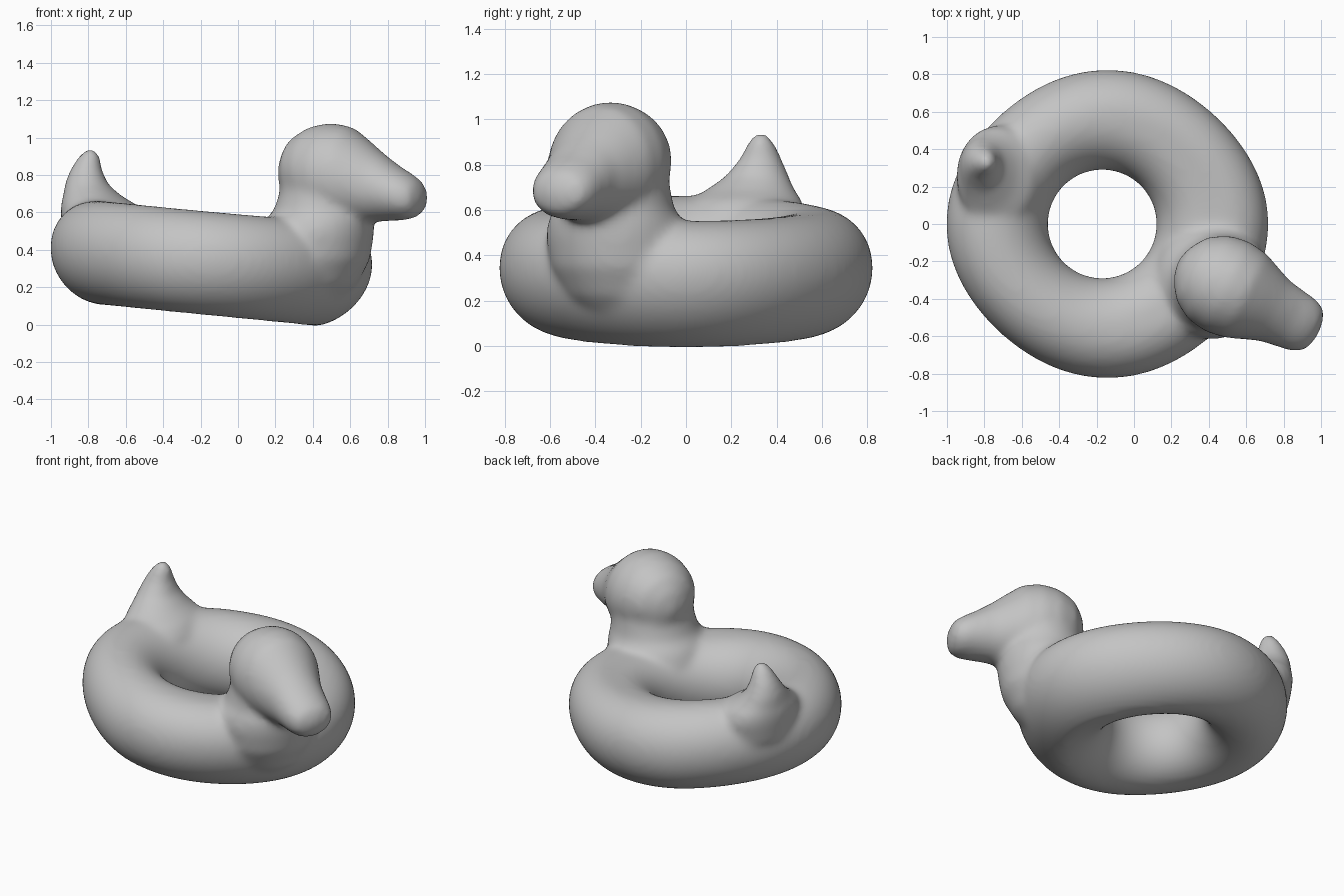
import bpy, bmesh
from math import sin, cos, pi, radians
from mathutils import Vector

if "Cube" in bpy.data.objects:
    bpy.data.objects.remove(bpy.data.objects["Cube"], do_unlink=True)

SIDES = 40
bm = bmesh.new()


def turn(i, n):
    return 2 * pi * i / n


def loft(rings, closed=False):
    """Skin a list of point rings, capping the ends unless closed."""
    rows = [[bm.verts.new(p) for p in ring] for ring in rings]
    n = len(rows[0])
    faces = []
    pairs = list(zip(rows, rows[1:]))
    if closed:
        pairs.append((rows[-1], rows[0]))
    else:
        faces += [bm.faces.new(rows[0]), bm.faces.new(rows[-1])]
    for a, b in pairs:
        for i in range(n):
            j = (i + 1) % n
            faces.append(bm.faces.new((a[i], a[j], b[j], b[i])))
    bmesh.ops.recalc_face_normals(bm, faces=faces)


def upright(sections):
    """Loft of horizontal ellipses: z, centre x, centre y, radius x, radius y."""
    loft([[Vector((x + rx * cos(turn(i, SIDES)), y + ry * sin(turn(i, SIDES)), z))
           for i in range(SIDES)] for z, x, y, rx, ry in sections])


# Inflated ring: round hole, slightly squared oval outside, leaning towards the head
def tube_section(t):
    trim = 1 - 0.03 * sin(2 * t) ** 2
    inner = Vector((-0.17 + 0.29 * cos(t), 0.29 * sin(t)))
    outer = Vector((-0.142 + 0.862 * trim * cos(t), 0.825 * trim * sin(t)))
    mid, half = (inner + outer) / 2, (outer - inner) / 2
    lift = 0.065 * max(cos(t) + 0.3, 0)
    points = []
    for i in range(SIDES):
        s = turn(i, SIDES)
        p = mid + half * cos(s)
        points.append(Vector((p.x, p.y, 0.325 - 0.1 * (p.x + 0.14)
                              + 0.278 * sin(s) + lift * max(cos(s), 0))))
    return points


loft([tube_section(turn(k, 96)) for k in range(96)], closed=True)

# Full chest flowing up into the neck
upright([(0.12, 0.38, -0.27, 0.16, 0.16),
         (0.22, 0.39, -0.28, 0.25, 0.25),
         (0.35, 0.405, -0.295, 0.302, 0.302),
         (0.48, 0.415, -0.305, 0.312, 0.312),
         (0.55, 0.432, -0.312, 0.298, 0.298),
         (0.61, 0.455, -0.317, 0.265, 0.265),
         (0.70, 0.47, -0.32, 0.25, 0.25),
         (0.80, 0.47, -0.32, 0.24, 0.24)])

# Head and beak: distance along the beak, half width, bottom, top
forward = Vector((cos(radians(-27)), sin(radians(-27)), 0))
side = Vector((-forward.y, forward.x, 0))
head_sections = [(-0.265, 0.02, 0.78, 0.82), (-0.24, 0.10, 0.70, 0.92),
                 (-0.18, 0.19, 0.64, 1.005), (-0.08, 0.25, 0.57, 1.06),
                 (0.03, 0.268, 0.53, 1.08), (0.14, 0.252, 0.53, 1.06),
                 (0.23, 0.215, 0.54, 0.995), (0.32, 0.18, 0.55, 0.925),
                 (0.42, 0.165, 0.555, 0.855), (0.50, 0.153, 0.56, 0.81),
                 (0.555, 0.12, 0.585, 0.77), (0.58, 0.04, 0.65, 0.71)]
loft([[Vector((0.47, -0.32, (low + high) / 2)) + forward * u
       + side * (w * cos(turn(i, SIDES)))
       + Vector((0, 0, (high - low) / 2 * sin(turn(i, SIDES))))
       for i in range(SIDES)] for u, w, low, high in head_sections])

# Pointed tail with a broad flared foot
upright([(0.45, -0.70, 0.24, 0.235, 0.27),
         (0.58, -0.72, 0.25, 0.228, 0.28),
         (0.64, -0.745, 0.26, 0.205, 0.255),
         (0.69, -0.78, 0.285, 0.155, 0.195),
         (0.75, -0.81, 0.315, 0.118, 0.14),
         (0.83, -0.813, 0.33, 0.085, 0.092),
         (0.90, -0.795, 0.33, 0.058, 0.058),
         (0.937, -0.788, 0.33, 0.03, 0.03)])

mesh = bpy.data.meshes.new("duck_float")
bm.to_mesh(mesh)
bm.free()
duck = bpy.data.objects.new("duck_float", mesh)
bpy.context.collection.objects.link(duck)

# Fuse the parts into one skin and soften the joins
remesh = duck.modifiers.new("fuse", 'REMESH')
remesh.mode = 'VOXEL'
remesh.voxel_size = 0.018
remesh.use_smooth_shade = True
soften = duck.modifiers.new("soften", 'SMOOTH')
soften.factor = 0.5
soften.iterations = 22

# Plain grey vinyl
vinyl = bpy.data.materials.new("grey_vinyl")
vinyl.use_nodes = True
grey = (0.55, 0.55, 0.55, 1)
vinyl.diffuse_color = grey
for node in vinyl.node_tree.nodes:
    if node.type == 'BSDF_PRINCIPLED':
        node.inputs["Base Color"].default_value = grey
mesh.materials.append(vinyl)
for face in mesh.polygons:
    face.use_smooth = True
